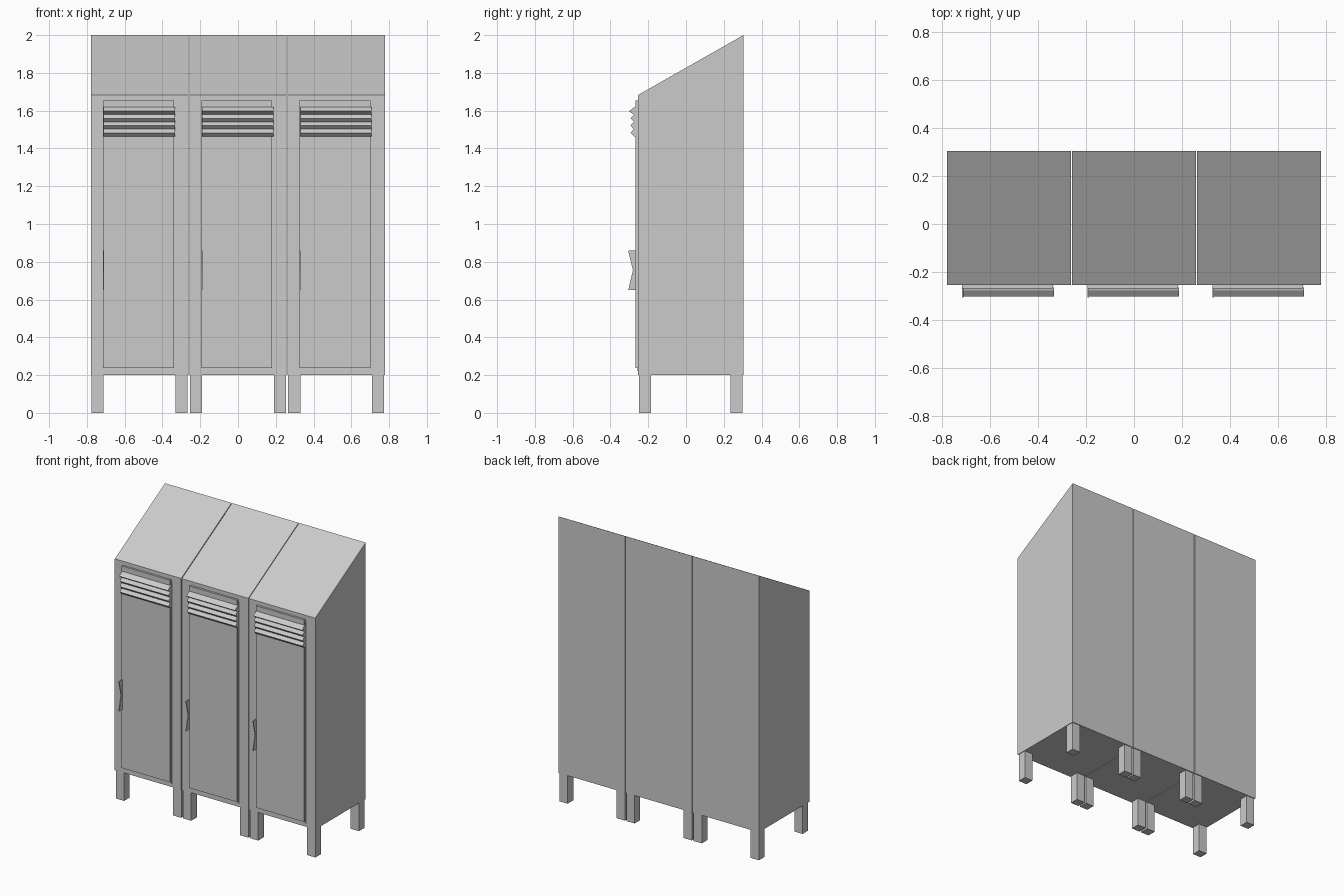
import bpy, bmesh

if "Cube" in bpy.data.objects:
    bpy.data.objects.remove(bpy.data.objects["Cube"])

def extrude_profile(name, pts, x0, x1):
    """Extrude a closed (y, z) outline along x."""
    bm = bmesh.new()
    face = bm.faces.new([bm.verts.new((x0, y, z)) for y, z in pts])
    res = bmesh.ops.extrude_face_region(bm, geom=[face])
    verts = [v for v in res["geom"] if isinstance(v, bmesh.types.BMVert)]
    bmesh.ops.translate(bm, verts=verts, vec=(x1 - x0, 0, 0))
    bmesh.ops.recalc_face_normals(bm, faces=bm.faces[:])
    mesh = bpy.data.meshes.new(name)
    bm.to_mesh(mesh)
    bm.free()
    ob = bpy.data.objects.new(name, mesh)
    bpy.context.collection.objects.link(ob)
    return ob

def box(name, x0, x1, y0, y1, z0, z1):
    return extrude_profile(name, [(y0, z0), (y1, z0), (y1, z1), (y0, z1)], x0, x1)

FRONT, BACK, DOOR = -0.254, 0.304, -0.268

# Side outlines: sloped cabinet, bow handle, zigzag vent slats
cabinet = [(FRONT, 0.2), (BACK, 0.2), (BACK, 2.0), (FRONT, 1.683)]
handle = [(DOOR + 0.004, 0.65), (-0.306, 0.65), (-0.281, 0.755),
          (-0.306, 0.86), (DOOR + 0.004, 0.86)]
slats = [(DOOR + 0.004, 1.464), (DOOR - 0.006, 1.464)]
for i in range(4):
    z = 1.483 + 0.038 * i
    slats += [(-0.302 if i == 3 else -0.294, z), (-0.276, z + 0.02)]
slats.append((DOOR + 0.004, 1.62))

for side, cx in (("left", -0.521), ("middle", 0.0), ("right", 0.52)):
    extrude_profile(side + "_cabinet", cabinet, cx - 0.258, cx + 0.258)
    # Door frame lip showing below the door, then the door itself
    box(side + "_door_frame", cx - 0.189, cx + 0.185, FRONT - 0.002, FRONT + 0.002, 0.223, 1.64)
    box(side + "_door", cx - 0.194, cx + 0.181, DOOR, FRONT + 0.001, 0.238, 1.655)
    extrude_profile(side + "_vent_slats", slats, cx - 0.19, cx + 0.188)
    extrude_profile(side + "_handle", handle, cx - 0.194, cx - 0.188)
    # Four square legs
    for row, y in (("front", -0.2165), ("back", 0.267)):
        for hand, dx in (("left", -0.222), ("right", 0.222)):
            box(f"{side}_{row}_{hand}_leg", cx + dx - 0.032, cx + dx + 0.032,
                y - 0.031, y + 0.031, 0.0, 0.2)
